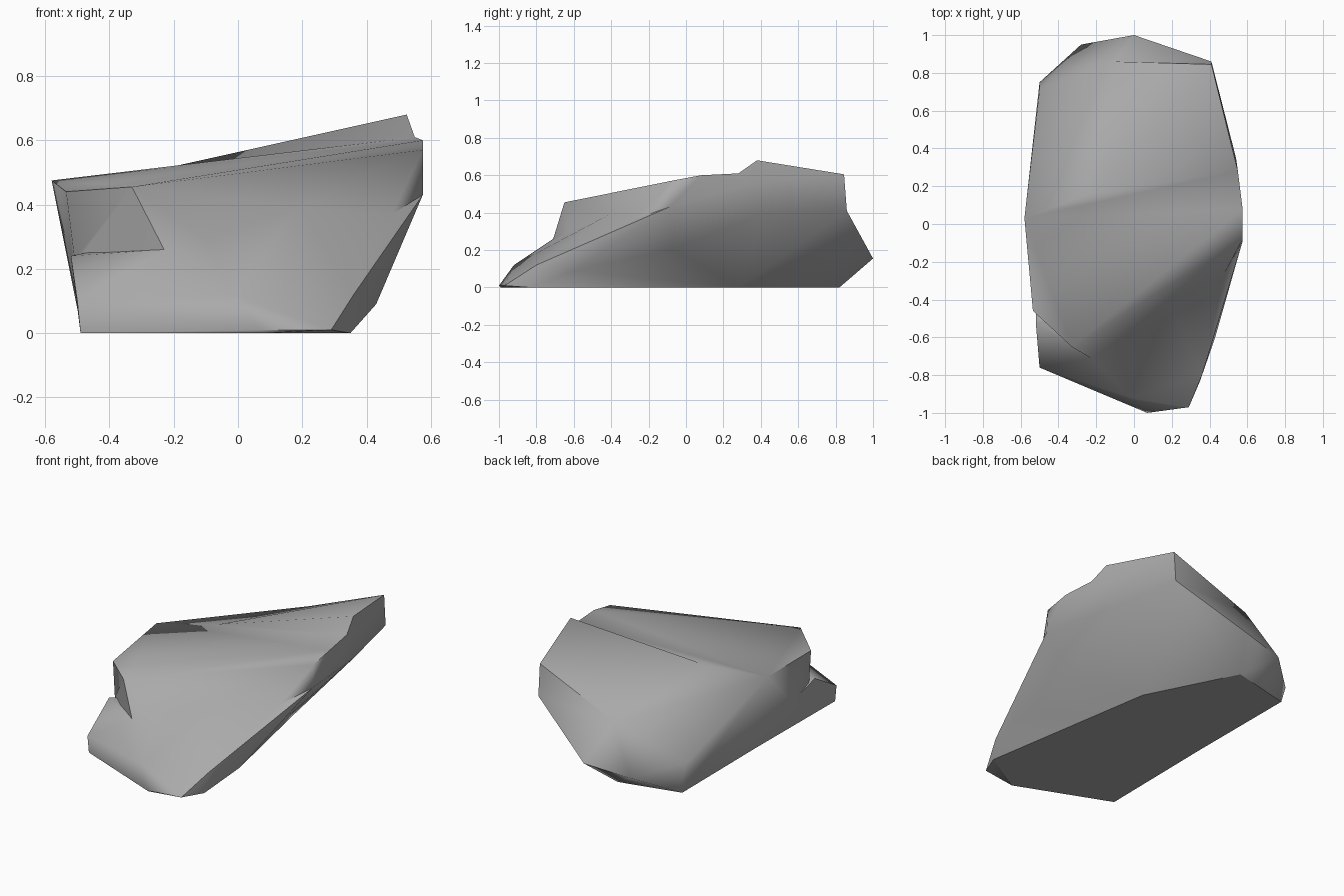
import bpy
import bmesh
import math

default_cube = bpy.data.objects.get("Cube")
if default_cube:
    bpy.data.objects.remove(default_cube, do_unlink=True)

# One stone colour for the whole boulder
stone = bpy.data.materials.new("stone_grey")
stone.use_nodes = True
grey = (.4, .4, .4, 1)
stone.diffuse_color = grey
stone.node_tree.nodes["Principled BSDF"].inputs["Base Color"].default_value = grey


def chunk(name, points):
    """Make a faceted stone chunk as the convex hull of its corners."""
    bm = bmesh.new()
    for point in points:
        bm.verts.new(point)
    hull = bmesh.ops.convex_hull(bm, input=bm.verts[:])
    spare = {v for v in hull["geom_interior"] if isinstance(v, bmesh.types.BMVert)}
    bmesh.ops.delete(bm, geom=list(spare), context="VERTS")
    bmesh.ops.recalc_face_normals(bm, faces=bm.faces[:])
    mesh = bpy.data.meshes.new(name)
    bm.to_mesh(mesh)
    bm.free()
    mesh.materials.append(stone)
    obj = bpy.data.objects.new(name, mesh)
    bpy.context.collection.objects.link(obj)
    return obj


def select_only(obj):
    bpy.ops.object.select_all(action="DESELECT")
    bpy.context.view_layer.objects.active = obj
    obj.select_set(True)


def fuse(base, part):
    """Union a chunk into the base and discard the helper."""
    part.hide_render = True
    union = base.modifiers.new("fuse", "BOOLEAN")
    union.operation = "UNION"
    union.solver = "EXACT"
    union.object = part
    select_only(base)
    bpy.ops.object.modifier_apply(modifier=union.name)
    bpy.data.objects.remove(part, do_unlink=True)


# Corners shared by neighbouring chunks
step_start = (-.24, .16, .51)
step_foot = (.55, .28, .61)
front_rim = (-.23, -.71, .26)
slope_ridge = (.19, -.41, .39)
front_belly = (.575, -.09, .43)
back_belly = (.5, .42, .4)
right_rim = (.54, .35, .56)
back_corner = (.41, .86, .41)
back_rim = [(-.11, .86, .39), (-.5, .71, .18)]
left_foot = (-.48, .2, 0)
right_foot = (.17, .28, 0)

# Main mass, leaning out over its right side
body = chunk("boulder", [
    step_start, step_foot, front_rim, slope_ridge, front_belly,
    back_belly, right_rim, back_corner, *back_rim, left_foot, right_foot,
    (-.33, -.65, .455), (-.535, -.46, .44), (-.58, .03, .475),
    (.575, .08, .6), (.575, -.08, .57),
    (0, 1, .155), (-.28, .95, .12), (-.5, .75, .09),
    (-.485, .73, 0), (-.105, .82, 0),
    (-.48, -.5, 0), (.3, -.6, 0),
])

# Front slope and the low shelf at its right-hand corner
slope = chunk("front_slope", [
    front_rim, slope_ridge, left_foot, right_foot, front_belly,
    (-.52, -.52, .24), (-.5, -.76, .1), (-.49, -.76, 0),
    (-.02, -.92, .12), (.07, -1, .01), (.08, -.99, 0),
    (.29, -.97, .01), (.36, -.8, .12), (.43, -.6, .09), (.35, -.83, 0),
])

# Raised slab along the back, stepping up from the main top
slab = chunk("back_slab", [
    step_start, step_foot, back_belly, right_rim, back_corner, *back_rim,
    (.525, .38, .68), (.41, .845, .605), (-.1, .4, .2),
])

fuse(body, slope)
fuse(body, slab)

# Clean the seams
bm = bmesh.new()
bm.from_mesh(body.data)
bmesh.ops.remove_doubles(bm, verts=bm.verts[:], dist=.004)
bmesh.ops.dissolve_degenerate(bm, edges=bm.edges[:], dist=.002)
bm.to_mesh(body.data)
bm.free()

# Soften the facets but keep a crisp edge around the flat base
select_only(body)
bpy.ops.object.shade_smooth_by_angle(angle=math.radians(58))
verts = body.data.vertices
for edge in body.data.edges:
    if all(verts[i].co.z < .005 for i in edge.vertices):
        edge.use_edge_sharp = True
